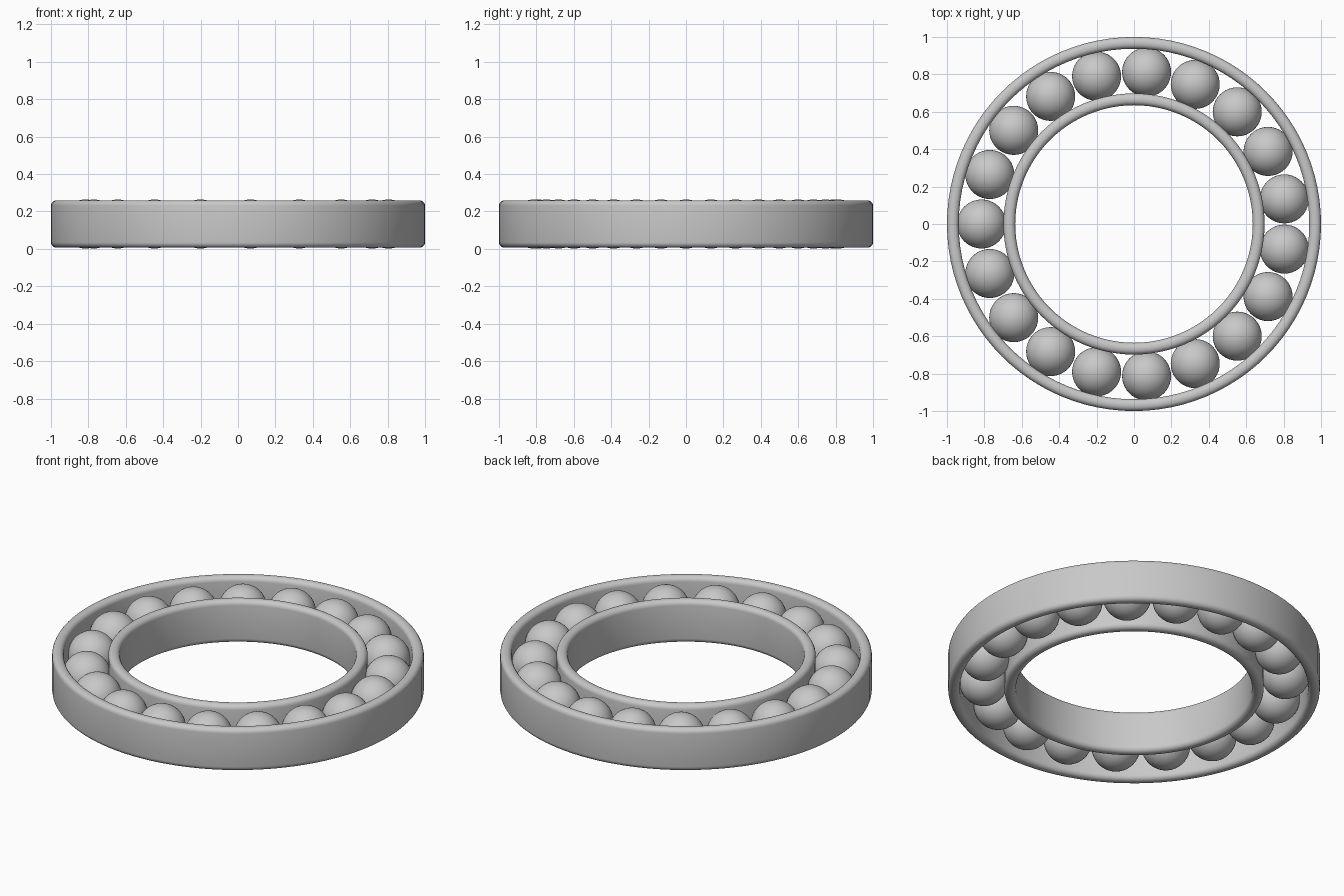
import bpy, bmesh, math

cube = bpy.data.objects.get("Cube")
if cube:
    bpy.data.objects.remove(cube, do_unlink=True)

steel = bpy.data.materials.new("grey steel")
steel.use_nodes = True
GREY = (0.58, 0.58, 0.58, 1)
steel.diffuse_color = GREY
steel.node_tree.nodes["Principled BSDF"].inputs["Base Color"].default_value = GREY

BALLS = 19
PITCH_RADIUS = 0.815
BALL_RADIUS = 0.131
MID_Z = 0.133
HALF_HEIGHT = 0.126
SEGMENTS = 96


def rounded_profile(r_in, r_out, fillet, steps=5):
    """Rounded rectangle cross-section as (radius, z) points."""
    points = []
    corners = [(r_out - fillet, 1, 0), (r_in + fillet, 1, 90),
               (r_in + fillet, -1, 180), (r_out - fillet, -1, 270)]
    for r, side, start in corners:
        z = MID_Z + side * (HALF_HEIGHT - fillet)
        for i in range(steps + 1):
            a = math.radians(start + 90 * i / steps)
            points.append((r + fillet * math.cos(a), z + fillet * math.sin(a)))
    return points


def make_ring(name, r_in, r_out):
    """Sweep the cross-section around the z axis."""
    bm = bmesh.new()
    profile = rounded_profile(r_in, r_out, 0.028)
    loops = []
    for s in range(SEGMENTS):
        a = math.tau * s / SEGMENTS
        loops.append([bm.verts.new((r * math.cos(a), r * math.sin(a), z)) for r, z in profile])
    n = len(profile)
    for s in range(SEGMENTS):
        cur, nxt = loops[s], loops[(s + 1) % SEGMENTS]
        for i in range(n):
            j = (i + 1) % n
            bm.faces.new((cur[i], nxt[i], nxt[j], cur[j]))
    bmesh.ops.recalc_face_normals(bm, faces=bm.faces)
    for f in bm.faces:
        f.smooth = True
    mesh = bpy.data.meshes.new(name)
    bm.to_mesh(mesh)
    bm.free()
    mesh.materials.append(steel)
    obj = bpy.data.objects.new(name, mesh)
    bpy.context.collection.objects.link(obj)


# Inner and outer races
make_ring("outer_ring", 0.937, 1.0)
make_ring("inner_ring", 0.635, 0.698)

# One shared ball mesh, repeated around the track
bm = bmesh.new()
bmesh.ops.create_uvsphere(bm, u_segments=40, v_segments=24, radius=BALL_RADIUS)
for f in bm.faces:
    f.smooth = True
ball_mesh = bpy.data.meshes.new("ball")
bm.to_mesh(ball_mesh)
bm.free()
ball_mesh.materials.append(steel)

for k in range(BALLS):
    a = math.pi + math.tau * k / BALLS
    ball = bpy.data.objects.new(f"ball_{k + 1:02d}", ball_mesh)
    ball.location = (PITCH_RADIUS * math.cos(a), PITCH_RADIUS * math.sin(a), MID_Z)
    bpy.context.collection.objects.link(ball)
